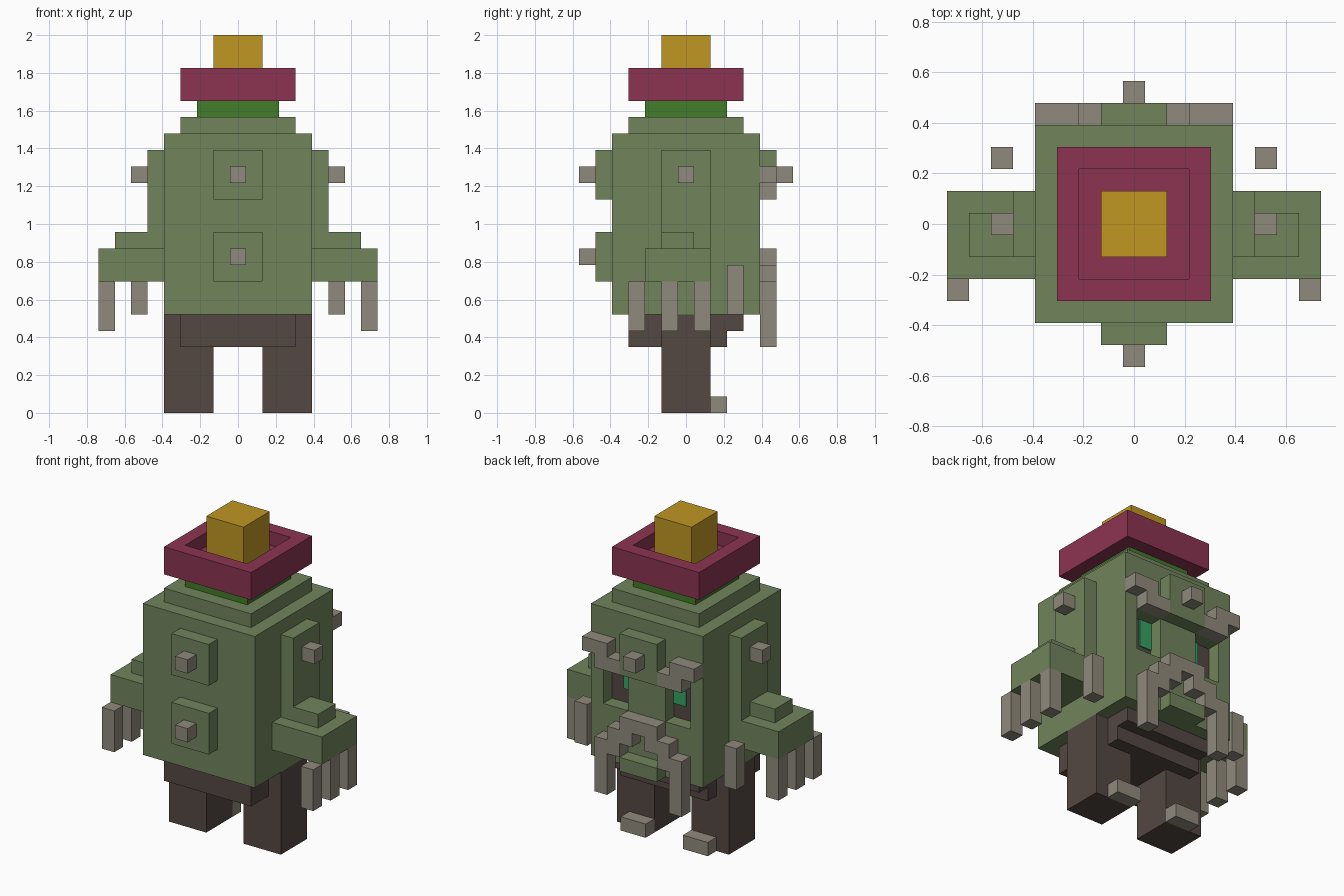
import bpy

U = 2 / 23  # one block of the grid

if "Cube" in bpy.data.objects:
    bpy.data.objects.remove(bpy.data.objects["Cube"], do_unlink=True)


def material(name, hex_colour):
    def linear(c):
        return c / 12.92 if c <= 0.04045 else ((c + 0.055) / 1.055) ** 2.4
    rgb = [linear(int(hex_colour[i:i + 2], 16) / 255) for i in (0, 2, 4)]
    mat = bpy.data.materials.new(name)
    mat.use_nodes = True
    mat.diffuse_color = (*rgb, 1)
    bsdf = next(n for n in mat.node_tree.nodes if n.type == "BSDF_PRINCIPLED")
    bsdf.inputs["Base Color"].default_value = (*rgb, 1)
    return mat


SKIN = material("moss green", "71855c")
CLAW = material("stone grey", "908a7c")
DARK = material("dark brown", "544842")
BRIM = material("maroon", "8c3452")
GOLD = material("gold", "c09722")
LEAF = material("leaf green", "437c2a")
EYE = material("bright teal", "34a263")


def box(name, mat, x, y, z):
    """Box given by its extents in blocks on each axis."""
    bpy.ops.mesh.primitive_cube_add(size=1)
    obj = bpy.context.object
    obj.name = name
    for v in obj.data.vertices:
        for axis, (lo, hi) in enumerate((x, y, z)):
            v.co[axis] = U * (hi if v.co[axis] > 0 else lo)
    obj.data.materials.append(mat)
    return obj


def pair(name, mat, x, y, z):
    """The same box on both sides."""
    box("left_" + name, mat, x, y, z)
    box("right_" + name, mat, (-x[1], -x[0]), y, z)


def cut(obj, x, y, z):
    """Carve a box out of an object."""
    cutter = box("cutter", obj.data.materials[0], x, y, z)
    cutter.hide_render = True
    mod = obj.modifiers.new("carve", "BOOLEAN")
    mod.object = cutter
    mod.operation = "DIFFERENCE"
    mod.solver = "EXACT"
    bpy.context.view_layer.objects.active = obj
    bpy.ops.object.modifier_apply(modifier=mod.name)
    bpy.data.objects.remove(cutter, do_unlink=True)


# Torso with dark eye sockets
body = box("body", SKIN, (-4.5, 4.5), (-4.5, 4.5), (6, 17))
for x in ((1.5, 3.5), (-3.5, -1.5)):
    cut(body, x, (3.5, 5), (10, 13))
body.data.materials.append(DARK)
for face in body.data.polygons:
    face.material_index = int(face.normal.y > 0.9 and face.center.y < 4 * U)
pair("eye", EYE, (1.5, 2.5), (3.5, 3.58), (11, 13))
box("shoulder_cap", SKIN, (-3.5, 3.5), (-3.5, 3.5), (17, 18))

# Headwear
box("neck_band", LEAF, (-2.5, 2.5), (-2.5, 2.5), (18, 19))
hat = box("hat_brim", BRIM, (-3.5, 3.5), (-3.5, 3.5), (19, 21))
cut(hat, (-2.5, 2.5), (-2.5, 2.5), (20, 22))
box("hat_top", GOLD, (-1.5, 1.5), (-1.5, 1.5), (20, 23))

# Studded plates
for name, z in (("lower", 8), ("upper", 13)):
    box(name + "_plate", SKIN, (-1.5, 1.5), (-5.5, -4.5), (z, z + 3))
    box(name + "_stud", CLAW, (-0.5, 0.5), (-6.5, -5.5), (z + 1, z + 2))
box("forehead_plate", SKIN, (-1.5, 1.5), (4.5, 5.5), (13, 16))
box("forehead_stud", CLAW, (-0.5, 0.5), (5.5, 6.5), (14, 15))
pair("side_plate", SKIN, (4.5, 5.5), (-1.5, 1.5), (10, 16))
pair("side_stud", CLAW, (5.5, 6.5), (-0.5, 0.5), (14, 15))

# Stepped brows, moustache and lip
pair("outer_brow", CLAW, (2.5, 4.5), (4.5, 5.5), (14, 15))
pair("inner_brow", CLAW, (1.5, 3.5), (4.5, 5.5), (13, 14))
box("moustache_top", CLAW, (-1.5, 1.5), (4.5, 5.5), (9, 10))
pair("moustache_upper_step", CLAW, (0.5, 2.5), (4.5, 5.5), (8, 9))
pair("moustache_lower_step", CLAW, (1.5, 2.5), (4.5, 5.5), (7, 8))
pair("moustache_strand", CLAW, (2.5, 3.5), (4.5, 5.5), (4, 8))
box("lower_lip", SKIN, (-1.5, 1.5), (4.5, 5.5), (6, 7))

# Arms and claws
pair("arm", SKIN, (4.5, 8.5), (-2.5, 1.5), (8, 10))
pair("arm_ridge", SKIN, (4.5, 7.5), (-1.5, 0.5), (10, 11))
for i in range(3):
    y = 2 * i - 3.5
    pair(f"finger_{i + 1}", CLAW, (7.5, 8.5), (y, y + 1), (5, 8))
pair("thumb", CLAW, (5.5, 6.5), (2.5, 3.5), (6, 9))

# Hips, legs and toes
box("hips_lower", DARK, (-3.5, 3.5), (-3.5, 2.5), (4, 5))
box("hips_upper", DARK, (-3.5, 3.5), (-3.5, 3.5), (5, 6))
pair("leg", DARK, (1.5, 4.5), (-1.5, 1.5), (0, 6))
pair("toe", CLAW, (1.5, 3.5), (1.5, 2.5), (0, 1))
